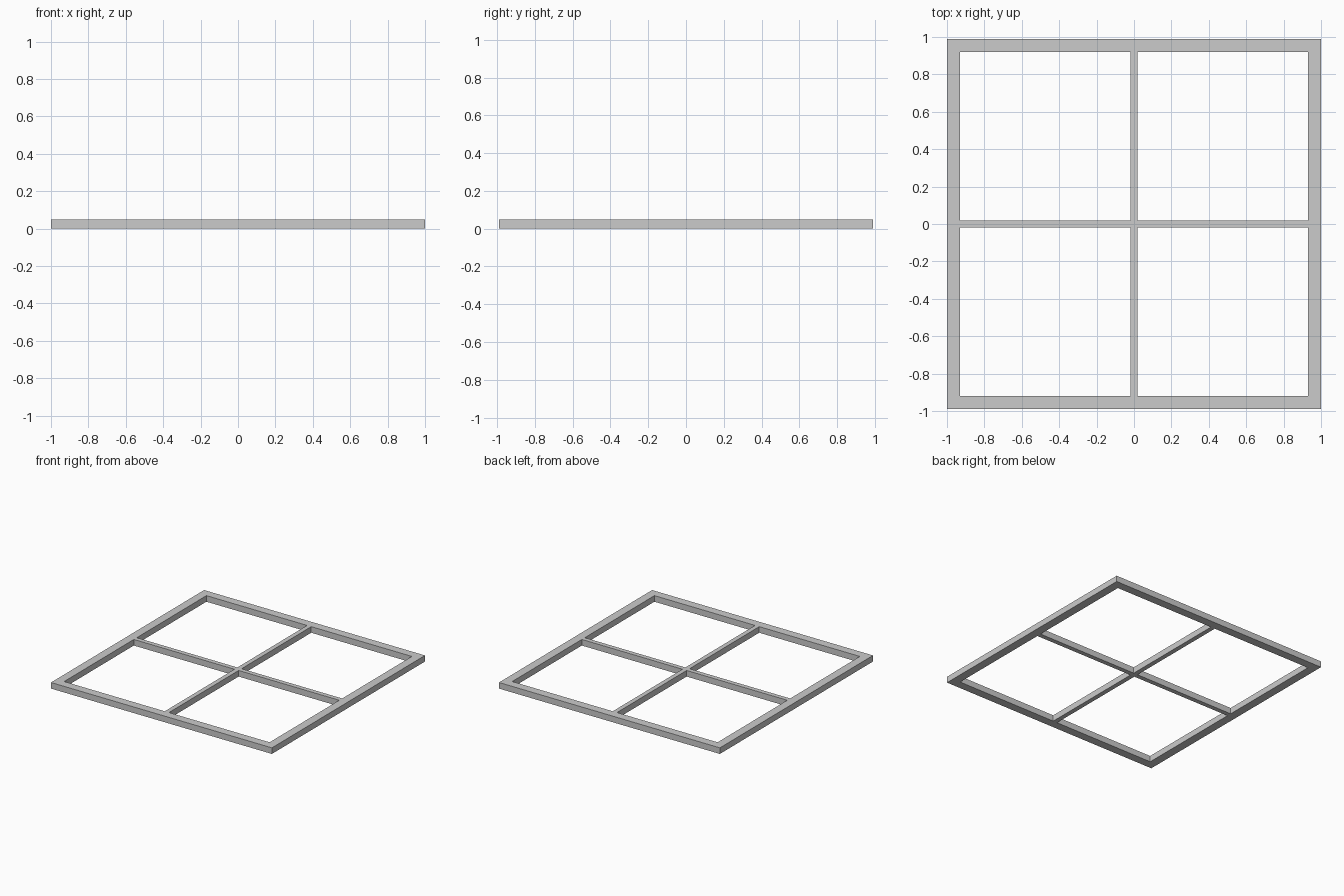
import bpy

if "Cube" in bpy.data.objects:
    bpy.data.objects.remove(bpy.data.objects["Cube"])

X, Y, H = 1.0, 0.99, 0.05   # half width, half depth, thickness
W = 0.07                    # border width
B = 0.019                   # half width of glazing bars


def prism(name, outline, hole=None):
    """Extrude a rectangle outline, optionally with a rectangular hole."""
    n = len(outline)
    loops = [outline] + ([hole] if hole else [])
    verts = [(x, y, z) for z in (0, H) for lp in loops for x, y in lp]
    top = len(verts) // 2
    faces = []
    for i in range(n):
        j = (i + 1) % n
        faces.append((i, j, j + top, i + top))
        if hole:
            faces += [(j + n, i + n, i + n + top, j + n + top),
                      (i + top, j + top, j + n + top, i + n + top),
                      (j, i, i + n, j + n)]
    if not hole:
        faces += [tuple(range(top, top + n)), tuple(reversed(range(n)))]
    me = bpy.data.meshes.new(name)
    me.from_pydata(verts, [], faces)
    ob = bpy.data.objects.new(name, me)
    bpy.context.collection.objects.link(ob)
    return ob


def rect(x0, x1, y0, y1):
    return [(x0, y0), (x1, y0), (x1, y1), (x0, y1)]


# Outer border
prism("window_frame", rect(-X, X, -Y, Y), rect(-X + W, X - W, -Y + W, Y - W))

# Full-length bar, and two half bars meeting it
prism("long_bar", rect(-B, B, -Y + W, Y - W))
prism("cross_bar_left", rect(-X + W, -B, -B, B))
prism("cross_bar_right", rect(B, X - W, -B, B))
